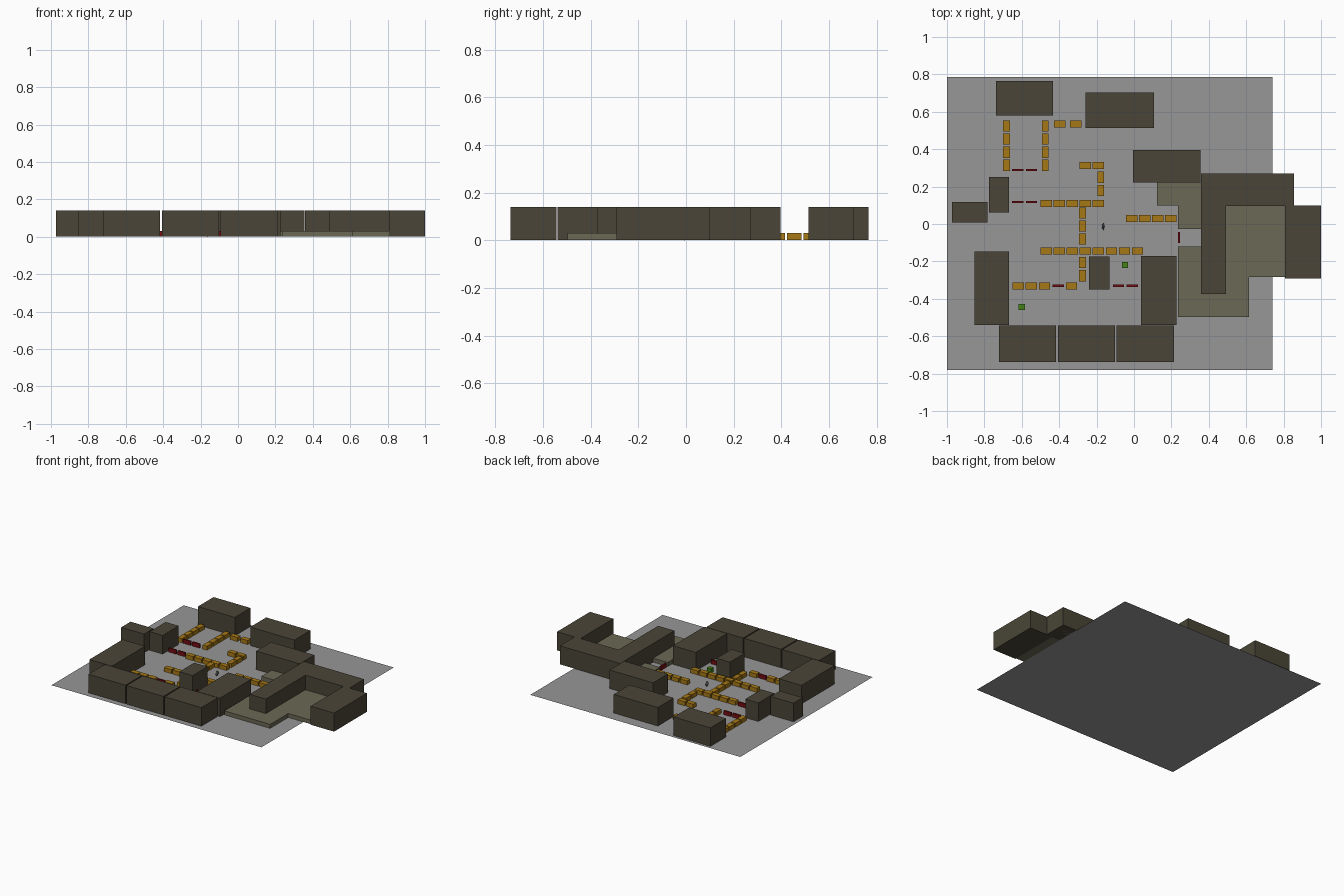
import bpy, bmesh
from mathutils import Matrix

if "Cube" in bpy.data.objects:
    bpy.data.objects.remove(bpy.data.objects["Cube"])

def material(name, rgb):
    m = bpy.data.materials.new(name)
    m.diffuse_color = (*rgb, 1)
    m.use_nodes = True
    m.node_tree.nodes["Principled BSDF"].inputs["Base Color"].default_value = m.diffuse_color
    return m

WALL = material("dark_olive", (0.068, 0.060, 0.038))
DECK = material("light_olive", (0.145, 0.138, 0.09))
FLOOR = material("floor_grey", (0.31, 0.31, 0.31))
YELLOW = material("amber", (0.38, 0.19, 0.008))
RED = material("red", (0.18, 0.004, 0.006))
GREEN = material("green", (0.06, 0.22, 0.008))
FIGURE = material("figure_grey", (0.2, 0.2, 0.2))

def finish(name, bm, mat):
    bmesh.ops.recalc_face_normals(bm, faces=bm.faces)
    me = bpy.data.meshes.new(name)
    bm.to_mesh(me)
    bm.free()
    me.materials.append(mat)
    ob = bpy.data.objects.new(name, me)
    bpy.context.collection.objects.link(ob)
    return ob

def prism(name, outline, z0, z1, mat):
    bm = bmesh.new()
    face = bm.faces.new([bm.verts.new((x, y, z0)) for x, y in outline])
    top = bmesh.ops.extrude_face_region(bm, geom=[face], use_keep_orig=True)["geom"]
    verts = [v for v in top if isinstance(v, bmesh.types.BMVert)]
    bmesh.ops.translate(bm, verts=verts, vec=(0, 0, z1 - z0))
    return finish(name, bm, mat)

def box(name, x0, x1, y0, y1, height, mat, z0=0.001):
    return prism(name, [(x0, y0), (x1, y0), (x1, y1), (x0, y1)], z0, height, mat)

def row(name, x, y, count, axis, mat, thick, length=0.061, pitch=0.0697):
    """Row of equal blocks starting with its centre at x, y."""
    for i in range(count):
        cx, cy = (x + i * pitch, y) if axis == "x" else (x, y - i * pitch)
        hx, hy = (length / 2, thick / 2) if axis == "x" else (thick / 2, length / 2)
        box(name, cx - hx, cx + hx, cy - hy, cy + hy, 0.031, mat)

# ground sheet
bm = bmesh.new()
bm.faces.new([bm.verts.new((x, y, 0)) for x, y in
              ((-1, -0.78), (0.74, -0.78), (0.74, 0.786), (-1, 0.786))])
finish("ground", bm, FLOOR)

# rectangular buildings
for x0, x1, y0, y1 in (
        (-0.738, -0.433, 0.58, 0.765), (-0.258, 0.108, 0.514, 0.702),
        (-0.005, 0.355, 0.222, 0.396), (0.807, 1.0, -0.292, 0.098),
        (0.038, 0.228, -0.54, -0.17), (-0.853, -0.667, -0.54, -0.148),
        (-0.973, -0.783, 0.008, 0.118), (-0.775, -0.667, 0.061, 0.251),
        (-0.241, -0.131, -0.35, -0.174)):
    box("building", x0, x1, y0, y1, 0.14, WALL)
for i in range(3):
    x = -0.722 + i * 0.3145
    box("front_building", x, x + 0.306, -0.737, -0.544, 0.14, WALL)

# L shaped building
prism("corner_building", [(0.357, -0.373), (0.492, -0.373), (0.492, 0.095),
      (0.855, 0.095), (0.855, 0.271), (0.357, 0.271)], 0.001, 0.14, WALL)

# low platform around and under it
prism("platform", [(0.123, 0.222), (0.807, 0.222), (0.807, -0.284), (0.615, -0.284),
      (0.615, -0.498), (0.235, -0.498), (0.235, -0.12), (0.37, -0.12),
      (0.37, -0.028), (0.235, -0.028), (0.235, 0.1), (0.123, 0.1)],
      0.001, 0.031, DECK)

# rows of amber crates
for x, y, n, axis in (
        (-0.682, 0.524, 4, "y"), (-0.474, 0.524, 4, "y"),
        (-0.261, 0.313, 2, "x"), (-0.178, 0.249, 2, "y"),
        (-0.469, 0.11, 5, "x"), (-0.275, 0.059, 3, "y"),
        (-0.275, -0.206, 2, "y"), (-0.469, -0.144, 8, "x"),
        (-0.012, 0.029, 4, "x"), (-0.618, -0.331, 3, "x"),
        (-0.334, -0.331, 1, "x")):
    row("crate", x, y, n, axis, YELLOW, 0.036)
row("crate", -0.398, 0.535, 2, "x", YELLOW, 0.036, pitch=0.086)

# thin red doors
for x, y, n, axis in (
        (-0.622, 0.289, 2, "x"), (-0.622, 0.118, 2, "x"),
        (-0.404, -0.33, 1, "x"), (-0.083, -0.33, 2, "x"),
        (0.241, -0.072, 1, "y")):
    row("door", x, y, n, axis, RED, 0.012, pitch=0.074)

# green supply boxes
for x, y in ((-0.048, -0.219), (-0.601, -0.443)):
    row("supply_box", x, y, 1, "x", GREEN, 0.032, length=0.034)

# small standing figure: legs, torso, head, arms
def blob(name, loc, size):
    bm = bmesh.new()
    bmesh.ops.create_uvsphere(bm, u_segments=8, v_segments=6, radius=0.5,
        matrix=Matrix.Translation(loc) @ Matrix.Diagonal((*size, 1)))
    finish(name, bm, FIGURE)

FX, FY = -0.165, -0.013
for s in (-1, 1):
    blob("figure_leg", (FX, FY + s * 0.006, 0.008), (0.009, 0.009, 0.016))
    blob("figure_arm", (FX + 0.002, FY + s * 0.016, 0.021), (0.008, 0.008, 0.014))
blob("figure_torso", (FX, FY, 0.021), (0.014, 0.028, 0.018))
blob("figure_head", (FX, FY, 0.033), (0.012, 0.012, 0.012))
